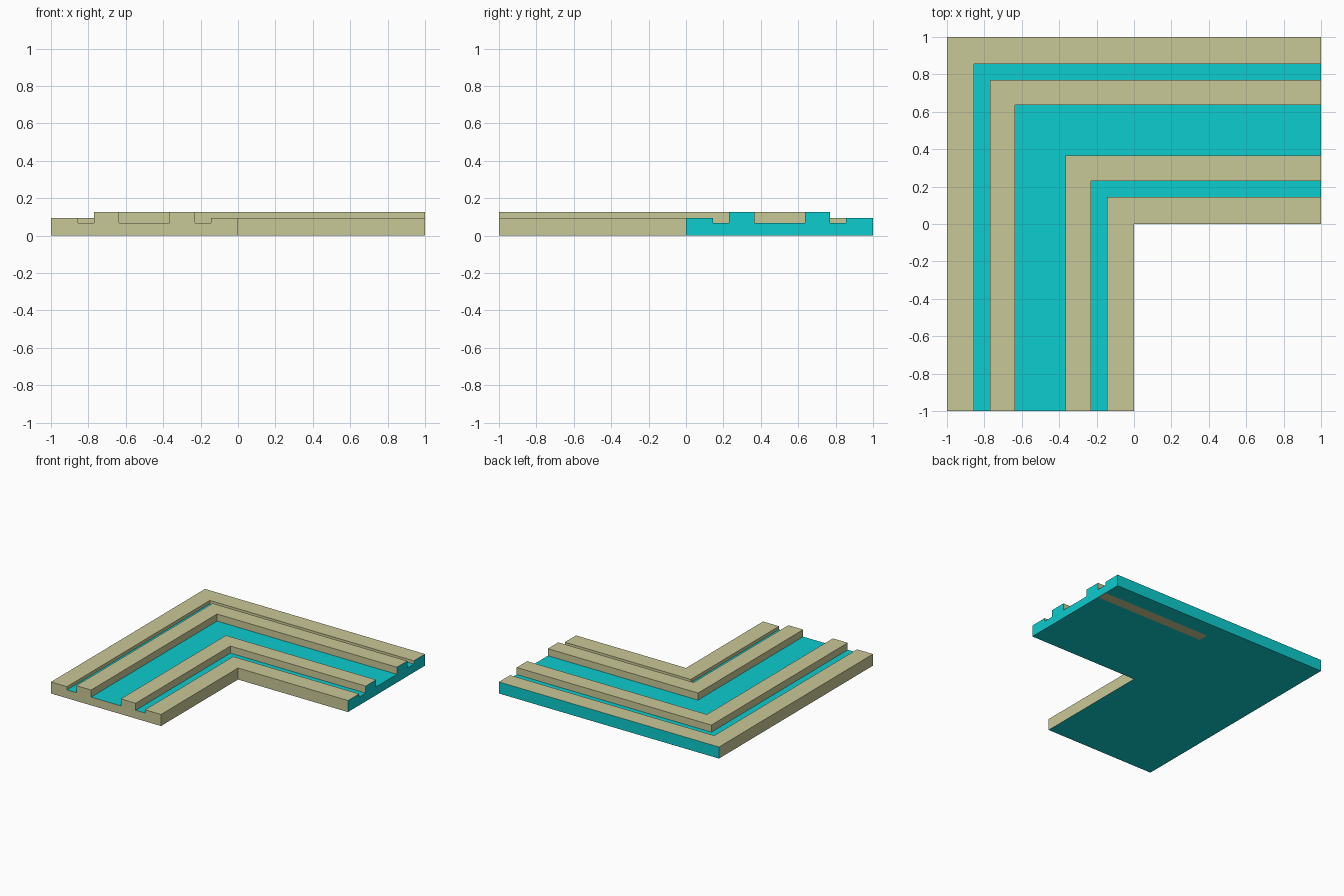
import bpy, bmesh

if "Cube" in bpy.data.objects:
    bpy.data.objects.remove(bpy.data.objects["Cube"])

LOW, KERB, RAIL = 0.068, 0.095, 0.126   # floor, border and rail heights

# Cross-section: (distance from inner edge, height), top side then underside
half = [(0.0, 0.0), (0.0, KERB), (0.145, KERB), (0.145, LOW), (0.23, LOW),
        (0.23, RAIL), (0.365, RAIL), (0.365, LOW)]
top = half + [(1 - d, z) for d, z in reversed(half)]
profile = top + [(0.857, 0.0), (0.77, 0.0)]


def material(name, rgb):
    m = bpy.data.materials.new(name)
    m.diffuse_color = (*rgb, 1.0)
    m.use_nodes = True
    m.node_tree.nodes["Principled BSDF"].inputs["Base Color"].default_value = m.diffuse_color
    return m


# Sweep the cross-section along the front arm, around the mitred corner
# and out along the right arm
stations = [lambda d: (-d, -1.0), lambda d: (-d, d),
            lambda d: (0.0, d), lambda d: (1.0, d)]
bm = bmesh.new()
rings = [[bm.verts.new((*place(d), z)) for d, z in profile] for place in stations]
n = len(profile)
for s, (a, b) in enumerate(zip(rings, rings[1:])):
    for i in range(n):
        j = (i + 1) % n
        # the inner edge already sits at x = 0, so its middle span has no length
        if s == 1 and profile[i][0] == 0 and profile[j][0] == 0:
            continue
        bm.faces.new((a[i], a[j], b[j], b[i]))
bm.faces.new(rings[0])
bm.faces.new(rings[-1][::-1])
bmesh.ops.remove_doubles(bm, verts=bm.verts, dist=1e-5)
bmesh.ops.recalc_face_normals(bm, faces=bm.faces)
bm.normal_update()

# Colour rule: channel floors, underside, back and right ends are turquoise
for f in bm.faces:
    c, nrm = f.calc_center_median(), f.normal
    floor = nrm.z > 0.9 and c.z < LOW + 0.01
    stripe = c.x > 0.4 and 0.77 < c.y < 0.857
    under = nrm.z < -0.9 and not stripe
    back = nrm.y > 0.9 and c.y > 0.99
    right_end = nrm.x > 0.9 and c.x > 0.99
    f.material_index = 1 if floor or under or back or right_end else 0

mesh = bpy.data.meshes.new("corner_channel")
bm.to_mesh(mesh)
bm.free()
mesh.materials.append(material("sand", (0.584, 0.578, 0.308)))
mesh.materials.append(material("turquoise", (0.004, 0.604, 0.62)))
obj = bpy.data.objects.new("corner_channel", mesh)
bpy.context.collection.objects.link(obj)
